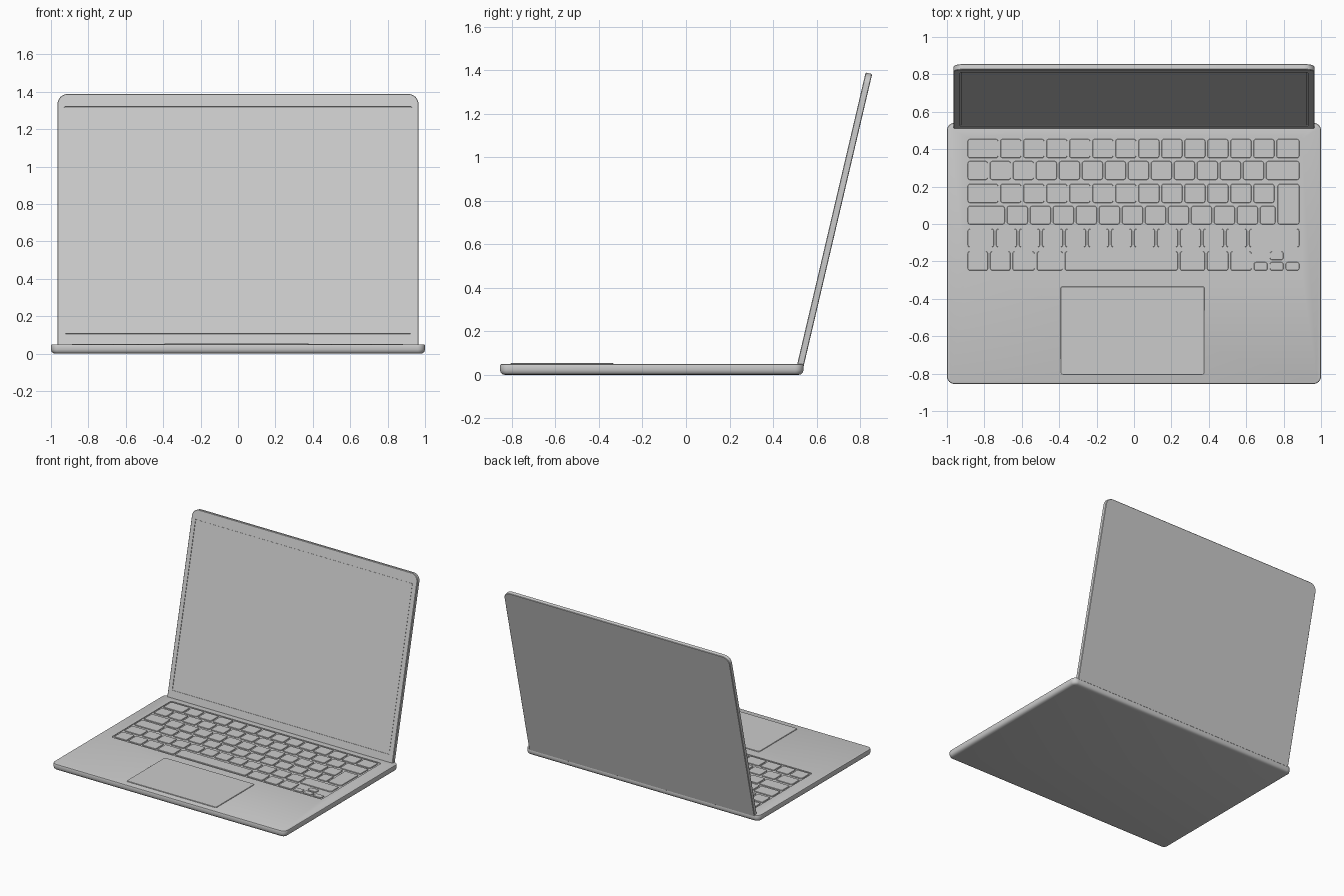
import bpy, bmesh, math

if "Cube" in bpy.data.objects:
    bpy.data.objects.remove(bpy.data.objects["Cube"])


def outline(x0, x1, y0, y1, r_front, r_back, inset, seg):
    """Rounded rectangle, counter-clockwise, shrunk by inset."""
    x0, x1, y0, y1 = x0 + inset, x1 - inset, y0 + inset, y1 - inset
    pts = []
    corners = [(x1, y0, -1, 1, r_front, 270), (x1, y1, -1, -1, r_back, 0),
               (x0, y1, 1, -1, r_back, 90), (x0, y0, 1, 1, r_front, 180)]
    for cx, cy, sx, sy, r, start in corners:
        r = max(r - inset, 0.002)
        for i in range(seg + 1):
            a = math.radians(start + 90 * i / seg)
            pts.append((cx + sx * r + r * math.cos(a), cy + sy * r + r * math.sin(a)))
    return pts


def slab(bm, rect, layers, r_front, r_back=None, seg=6):
    """Stack rounded outlines given as (inset, z) into a closed solid."""
    r_back = r_front if r_back is None else r_back
    rings = [[bm.verts.new((x, y, z)) for x, y in outline(*rect, r_front, r_back, ins, seg)]
             for ins, z in layers]
    n = len(rings[0])
    for lo, hi in zip(rings, rings[1:]):
        for i in range(n):
            j = (i + 1) % n
            bm.faces.new((lo[i], lo[j], hi[j], hi[i]))
    bm.faces.new(rings[0][::-1])
    bm.faces.new(rings[-1])


def finish(name, bm):
    mesh = bpy.data.meshes.new(name)
    bm.to_mesh(mesh)
    bm.free()
    ob = bpy.data.objects.new(name, mesh)
    bpy.context.collection.objects.link(ob)
    return ob


def single(name, *args, **kw):
    bm = bmesh.new()
    slab(bm, *args, **kw)
    return finish(name, bm)


def activate(ob):
    bpy.ops.object.select_all(action='DESELECT')
    ob.select_set(True)
    bpy.context.view_layer.objects.active = ob


def smooth(ob):
    activate(ob)
    bpy.ops.object.shade_smooth_by_angle(angle=math.radians(35))


def carve(ob, cutter):
    """Subtract the cutter, then remove it."""
    cutter.hide_render = True
    activate(ob)
    mod = ob.modifiers.new("recess", 'BOOLEAN')
    mod.operation = 'DIFFERENCE'
    mod.solver = 'EXACT'
    mod.object = cutter
    bpy.ops.object.modifier_apply(modifier=mod.name)
    bpy.data.objects.remove(cutter)


# Base with rounded underside and shallow keyboard well
base = single("base", (-1, 1, -0.855, 0.54),
              [(0.025, 0), (0.012, 0.003), (0.004, 0.010), (0, 0.022),
               (0, 0.043), (0.002, 0.048), (0.007, 0.050)], 0.04, seg=8)
carve(base, single("well_cutter", (-0.9, 0.9, -0.262, 0.467),
                   [(0, 0.045), (0, 0.08)], 0.015))
smooth(base)

# Trackpad, slightly proud of the deck
smooth(single("trackpad", (-0.392, 0.377, -0.806, -0.334),
              [(0, 0.046), (0, 0.053), (0.002, 0.0545)], 0.012))

# Keyboard: every row is a list of key boundaries along x
P = 0.123


def steps(start, count):
    return [start + P * i for i in range(count)]


rows = [
    (0.347, 0.460, [-0.895] + steps(-0.72, 13) + [0.89]),
    (0.230, 0.342, [-0.895] + steps(-0.776, 13) + [0.89]),
    (0.107, 0.220, [-0.895] + steps(-0.72, 13)),
    (-0.008, 0.102, [-0.895] + steps(-0.685, 12) + [0.762]),
    (-0.130, -0.020, [-0.895] + steps(-0.743, 12) + [0.89]),
    (-0.255, -0.140, [-0.895, -0.775, -0.655, -0.525, -0.375, 0.24, 0.385, 0.51, 0.635]),
]
keys = [(a, b, y0, y1) for y0, y1, xs in rows for a, b in zip(xs, xs[1:])]
# Tall enter key and half-height arrow keys
keys += [(0.762, 0.89, -0.008, 0.220), (0.635, 0.72, -0.255, -0.198),
         (0.72, 0.805, -0.255, -0.198), (0.72, 0.805, -0.198, -0.140),
         (0.805, 0.89, -0.255, -0.198)]
GAP = 0.006
bm = bmesh.new()
for a, b, y0, y1 in keys:
    slab(bm, (a + GAP, b - GAP, y0 + GAP, y1 - GAP),
         [(0, 0.044), (0, 0.0495), (0.002, 0.051)], 0.012, seg=3)
smooth(finish("keyboard_keys", bm))

# Lid modelled flat (y = height, +z = screen side), then tilted open
lid = single("screen_lid", (-0.965, 0.965, 0, 1.381),
             [(0.003, -0.031), (0, -0.028), (0, -0.003), (0.003, 0)],
             0.006, 0.055, seg=8)
carve(lid, single("screen_cutter", (-0.93, 0.93, 0.06, 1.31),
                  [(0, -0.004), (0, 0.05)], 0.006))
lid.location = (0, 0.51, 0.045)
lid.rotation_euler = (math.radians(90 - 13.2), 0, 0)
smooth(lid)

# Display panel inside the bezel, separated by a thin groove
panel = single("display_panel", (-0.926, 0.926, 0.064, 1.306),
               [(0, -0.006), (0, -0.002)], 0.004)
panel.location = lid.location
panel.rotation_euler = lid.rotation_euler
smooth(panel)
